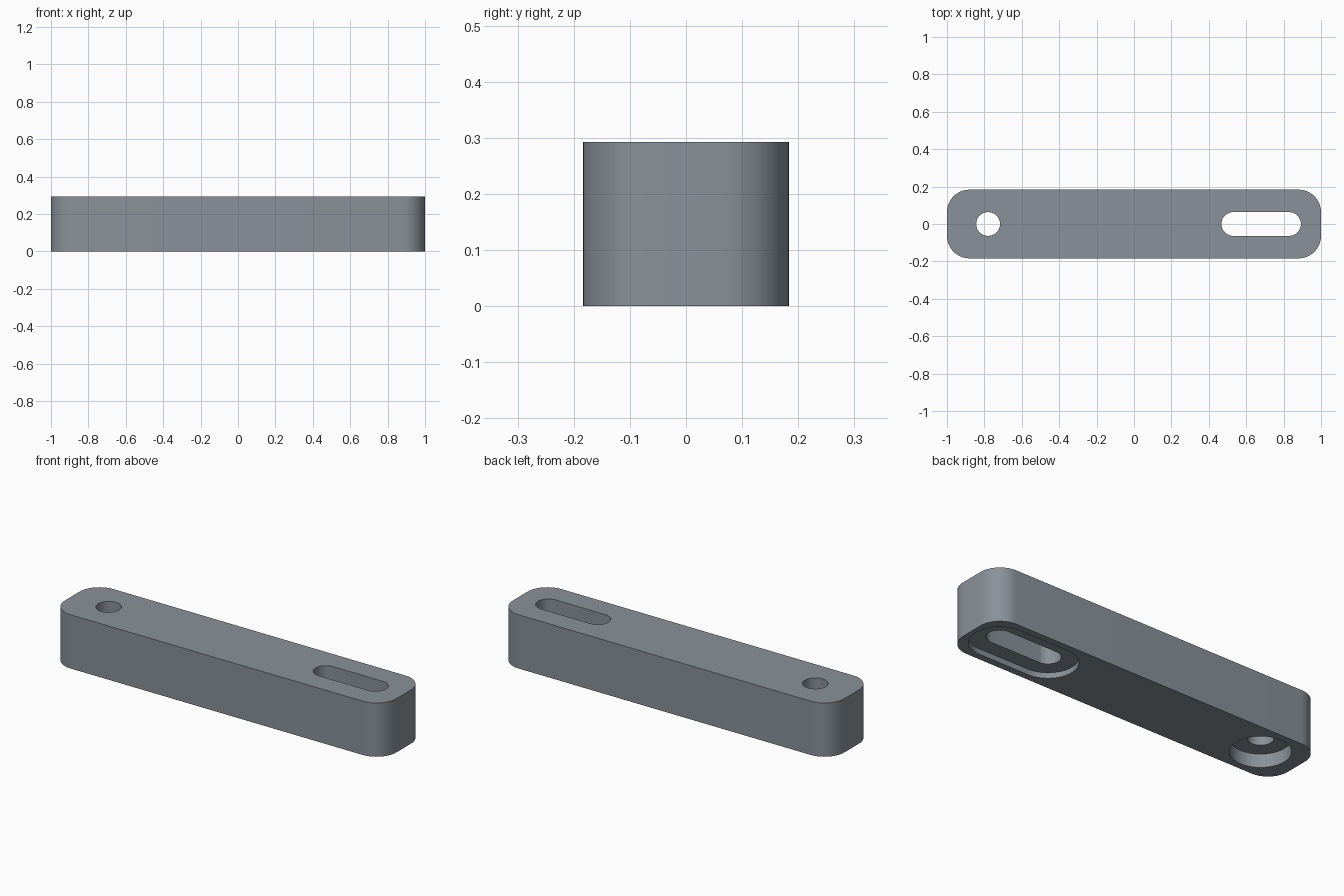
import bpy, bmesh, math

if "Cube" in bpy.data.objects:
    bpy.data.objects.remove(bpy.data.objects["Cube"])

HEIGHT = 0.293
HOLE_X, SLOT_X, SLOT_HALF = -0.78, 0.68, 0.149
BORE_R, RECESS_R = 0.0635, 0.147


def rounded_prism(name, cx, hx, hy, r, z0, z1, seg=16):
    """Upright prism whose outline is a rectangle with rounded corners."""
    bm = bmesh.new()
    verts = []
    for q, (sx, sy) in enumerate([(1, 1), (-1, 1), (-1, -1), (1, -1)]):
        for i in range(seg + 1):
            a = math.pi / 2 * (q + i / seg)
            verts.append(bm.verts.new((cx + sx * (hx - r) + r * math.cos(a),
                                       sy * (hy - r) + r * math.sin(a), z0)))
    bmesh.ops.remove_doubles(bm, verts=bm.verts[:], dist=1e-5)
    edges = bm.edges[:] or None
    outline = [v for v in verts if v.is_valid]
    base = bm.faces.new(outline)
    top = bmesh.ops.extrude_face_region(bm, geom=[base])["geom"]
    for v in top:
        if isinstance(v, bmesh.types.BMVert):
            v.co.z = z1
    bmesh.ops.recalc_face_normals(bm, faces=bm.faces[:])
    mesh = bpy.data.meshes.new(name)
    bm.to_mesh(mesh)
    bm.free()
    obj = bpy.data.objects.new(name, mesh)
    bpy.context.collection.objects.link(obj)
    return obj


# Main bar
bar = rounded_prism("mounting_bar", 0, 1.0, 0.1835, 0.12, 0, HEIGHT)
steel = bpy.data.materials.new("steel grey")
steel.diffuse_color = (0.25, 0.285, 0.32, 1)
steel.use_nodes = True
steel.node_tree.nodes["Principled BSDF"].inputs["Base Color"].default_value = steel.diffuse_color
bar.data.materials.append(steel)

# Through bores, then the wider recesses on the underside
cutters = [
    rounded_prism("hole_cutter", HOLE_X, BORE_R, BORE_R, BORE_R, -0.1, 0.4),
    rounded_prism("slot_cutter", SLOT_X, SLOT_HALF + BORE_R, BORE_R, BORE_R, -0.1, 0.4),
    rounded_prism("hole_recess_cutter", HOLE_X, RECESS_R, RECESS_R, RECESS_R, -0.1, 0.073),
    rounded_prism("slot_recess_cutter", SLOT_X, SLOT_HALF + RECESS_R, RECESS_R, RECESS_R, -0.1, 0.03),
]
bpy.context.view_layer.objects.active = bar
bar.select_set(True)
for cutter in cutters:
    cutter.hide_render = True
    mod = bar.modifiers.new(cutter.name, "BOOLEAN")
    mod.operation, mod.solver, mod.object = "DIFFERENCE", "EXACT", cutter
    bpy.ops.object.modifier_apply(modifier=mod.name)
for cutter in cutters:
    bpy.data.objects.remove(cutter)

# Smooth the curved walls and keep the rims sharp
bpy.ops.object.select_all(action="DESELECT")
bar.select_set(True)
bpy.ops.object.shade_smooth_by_angle(angle=math.radians(30))
